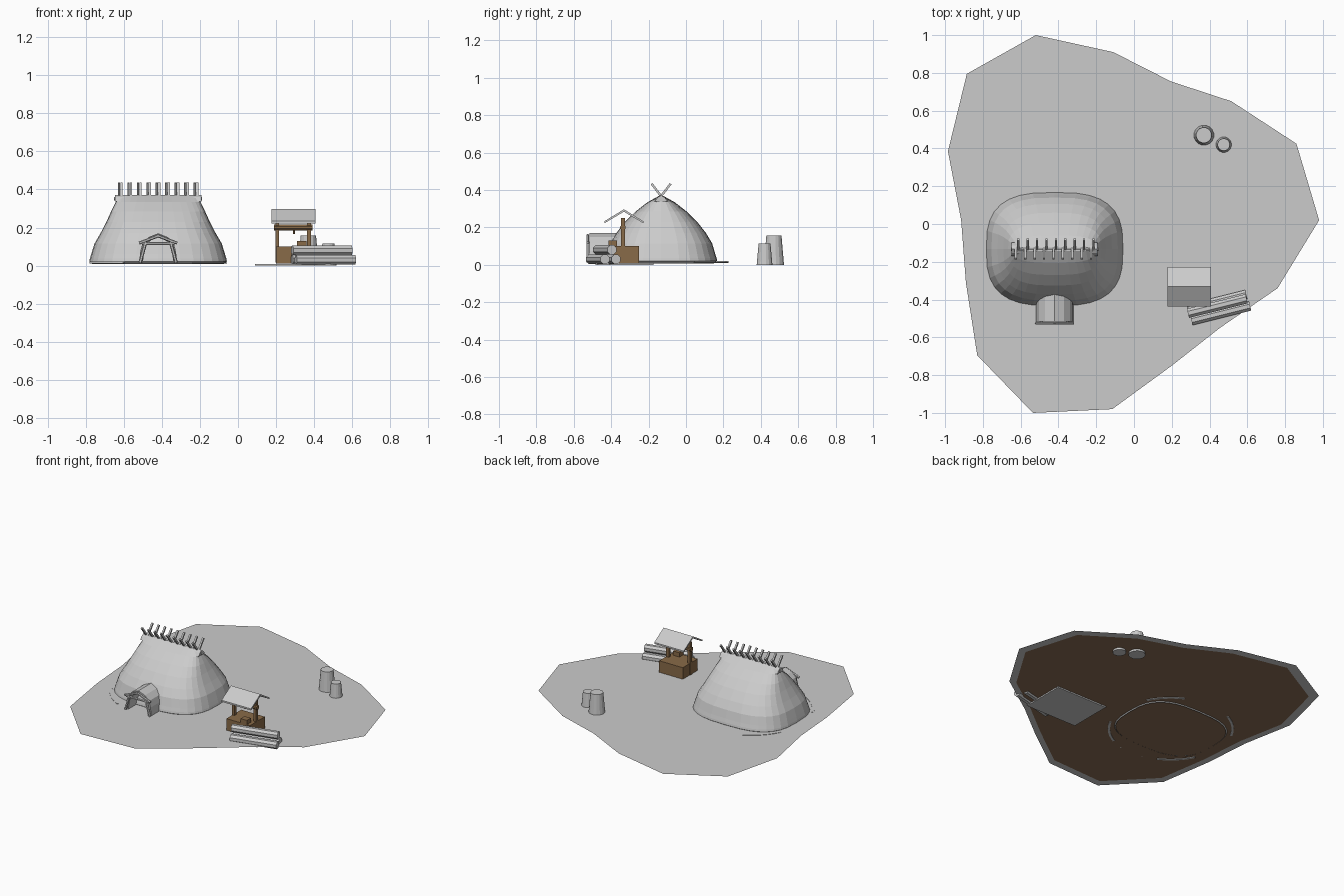
import bpy, math
from mathutils import Vector, Matrix

if "Cube" in bpy.data.objects:
    bpy.data.objects.remove(bpy.data.objects["Cube"])


def material(name, rgb):
    m = bpy.data.materials.new(name)
    m.diffuse_color = (*rgb, 1)
    m.use_nodes = True
    m.node_tree.nodes["Principled BSDF"].inputs["Base Color"].default_value = m.diffuse_color
    return m


GREY = material("pale_grey", (0.6, 0.6, 0.6))
WOOD = material("wood_brown", (0.25, 0.145, 0.065))
EARTH = material("earth_brown", (0.26, 0.155, 0.09))


def mesh(name, verts, faces, mat):
    me = bpy.data.meshes.new(name)
    me.from_pydata([tuple(v) for v in verts], [], faces)
    me.materials.append(mat)
    ob = bpy.data.objects.new(name, me)
    bpy.context.collection.objects.link(ob)
    return ob


def loft(name, rings, mat, bottom=True, top=True):
    n = len(rings[0])
    verts = [v for r in rings for v in r]
    faces = [(k * n + i, k * n + (i + 1) % n, (k + 1) * n + (i + 1) % n, (k + 1) * n + i)
             for k in range(len(rings) - 1) for i in range(n)]
    if bottom:
        faces.append(tuple(reversed(range(n))))
    if top:
        faces.append(tuple(range(len(verts) - n, len(verts))))
    return mesh(name, verts, faces, mat)


def box(name, lo, hi, mat):
    (a, b, c), (d, e, f) = lo, hi
    return loft(name, [[(a, b, z), (d, b, z), (d, e, z), (a, e, z)] for z in (c, f)], mat)


def rod(name, p, q, r1, r2, sides, mat):
    p, q = Vector(p), Vector(q)
    rot = (q - p).to_track_quat('Z', 'Y')
    rings = []
    for c, r in ((p, r1), (q, r2)):
        rings.append([c + rot @ Vector((r * math.cos(t), r * math.sin(t), 0))
                      for t in ((i + 0.5) * math.tau / sides for i in range(sides))])
    return loft(name, rings, mat)


# Ground sheet with an earth underside
outline = [(-.52, 1), (-.11, .91), (.195, .755), (.515, .65), (.86, .425), (.98, .02),
           (.76, -.34), (.455, -.55), (.2, -.75), (-.115, -.98), (-.535, -1), (-.83, -.695),
           (-.89, -.31), (-.915, .02), (-.985, .385), (-.885, .795)][::-1]
idx = list(range(len(outline)))
mesh("ground", [(x, y, .018) for x, y in outline], [idx], GREY)
mesh("ground_underside", [(x * .945, y * .945, .014) for x, y in outline], [idx[::-1]], EARTH)

# Hut shell: rounded-square base narrowing to a straight ridge
CX, CY = -.42, -.133


def hut_ring(z, hx, hy, n=32, e=2.9):
    pts = []
    for i in range(n):
        t = math.tau * i / n
        c, s = math.cos(t), math.sin(t)
        pts.append((CX + hx * math.copysign(abs(c) ** (2 / e), c),
                    CY + hy * math.copysign(abs(s) ** (2 / e), s), z))
    return pts


profile = [(.008, .345, .283), (.022, .362, .3), (.036, .359, .297), (.06, .352, .289),
           (.115, .335, .273), (.17, .303, .24), (.23, .272, .193), (.285, .247, .137),
           (.335, .222, .073), (.37, .21, .01)]
loft("hut_shell", [hut_ring(*p) for p in profile], GREY, bottom=False)

# Ridge cap with open triangular ends
tri = [(-.036, .338), (.036, .338), (.02, .36), (0, .372), (-.02, .36)]
loft("ridge_cap", [[(CX + x, CY + y, z) for y, z in tri] for x in (-.228, .228)], GREY)
rod("ridge_pole", (CX - .232, CY, .35), (CX + .232, CY, .35), .01, .01, 8, GREY)

# Crossed ridge sticks
for i in range(9):
    x = CX + (i - 4) * .0498
    for s in (-1, 1):
        rod("ridge_stick", (x + s * .0065, CY - s * .03, .328),
            (x + s * .0065, CY + s * .051, .434), .0085, .0085, 4, GREY)

# Porch: arched shell running from the hut wall to the front
arch = [(-.1, .015), (-.094, .075), (-.082, .118), (-.05, .15), (0, .17),
        (.05, .15), (.082, .118), (.094, .075), (.1, .015)]
inner = [(x * .8, z if z < .05 else z - .018) for x, z in arch]
ring = arch + inner[::-1]
n, m = len(ring), len(arch)
verts = [(CX + x, y, z) for y in (-.515, -.33) for x, z in ring]
faces = [(i, (i + 1) % n, n + (i + 1) % n, n + i) for i in range(n)]
for i in range(m - 1):
    faces.append((i, n - 1 - i, n - 2 - i, i + 1))
    faces.append((n + i, n + i + 1, 2 * n - 2 - i, 2 * n - 1 - i))
porch = mesh("porch_vault", verts, [f[::-1] for f in faces], GREY)

# Porch front poles and gable poles
for s in (-1, 1):
    rod("porch_post", (CX + s * .095, -.525, .015), (CX + s * .065, -.525, .125), .009, .009, 6, GREY)
    rod("porch_gable_pole", (CX + s * .1, -.525, .118), (CX - s * .006, -.525, .158), .008, .008, 6, GREY)
rod("porch_lintel", (CX - .085, -.525, .115), (CX + .085, -.525, .115), .008, .008, 6, GREY)

# Shallow curved edging around the hut
for k in range(4):
    a = math.radians(45 + 90 * k)
    top = .0205 if math.cos(a) < 0 else .0165
    edge = [(r, a + math.radians(j * 4.5)) for r, js in ((.39, range(-4, 5)), (.405, range(4, -5, -1)))
            for j in js]
    loft("hut_edging", [[(CX + r * math.cos(t), CY + r * math.sin(t), z) for r, t in edge[::-1]]
                        for z in (.01, top)], GREY)

# Well: hidden slab, wooden box, two posts and winding bar
box("well_slab", (.09, -.485, 0), (.49, -.175, .009), GREY)
box("well_box", (.2, -.415, .01), (.385, -.25, .1), WOOD)
box("well_step", (.31, -.415, .1), (.36, -.37, .13), WOOD)
for x in (.206, .374):
    box("well_post", (x - .01, -.347, .015), (x + .01, -.327, .25), WOOD)
rod("winding_bar", (.19, -.337, .2), (.392, -.337, .2), .016, .016, 8, WOOD)
rod("well_rope", (.295, -.337, .2), (.295, -.337, .165), .006, .006, 6, WOOD)

# Well roof: two thin slabs meeting at the ridge
for s in (-1, 1):
    y0, y1 = -.332, -.332 + s * .105
    sec = [(y0, .284), (y1, .222), (y1, .233), (y0, .297)]
    if s < 0:
        sec = sec[::-1]
    loft("well_roof", [[(x, y, z) for y, z in sec] for x in (.177, .408)], GREY)

# Log pile
d = Vector((math.cos(math.radians(14)), math.sin(math.radians(14)), 0))
side = Vector((-d.y, d.x, 0))
for off, z, shift in ((-.032, .03, .005), (.032, .03, 0), (.01, .08, -.004)):
    c = Vector((.447, -.443, z)) + side * off + d * shift
    rod("log", c - d * .16, c + d * .16, .027, .027, 8, GREY)

# Tapered tubs
for x, y, r, h in ((.37, .47, .055, .157), (.475, .42, .043, .115)):
    rod("tub", (x, y, 0), (x, y, h), r, r * .75, 16, GREY)
